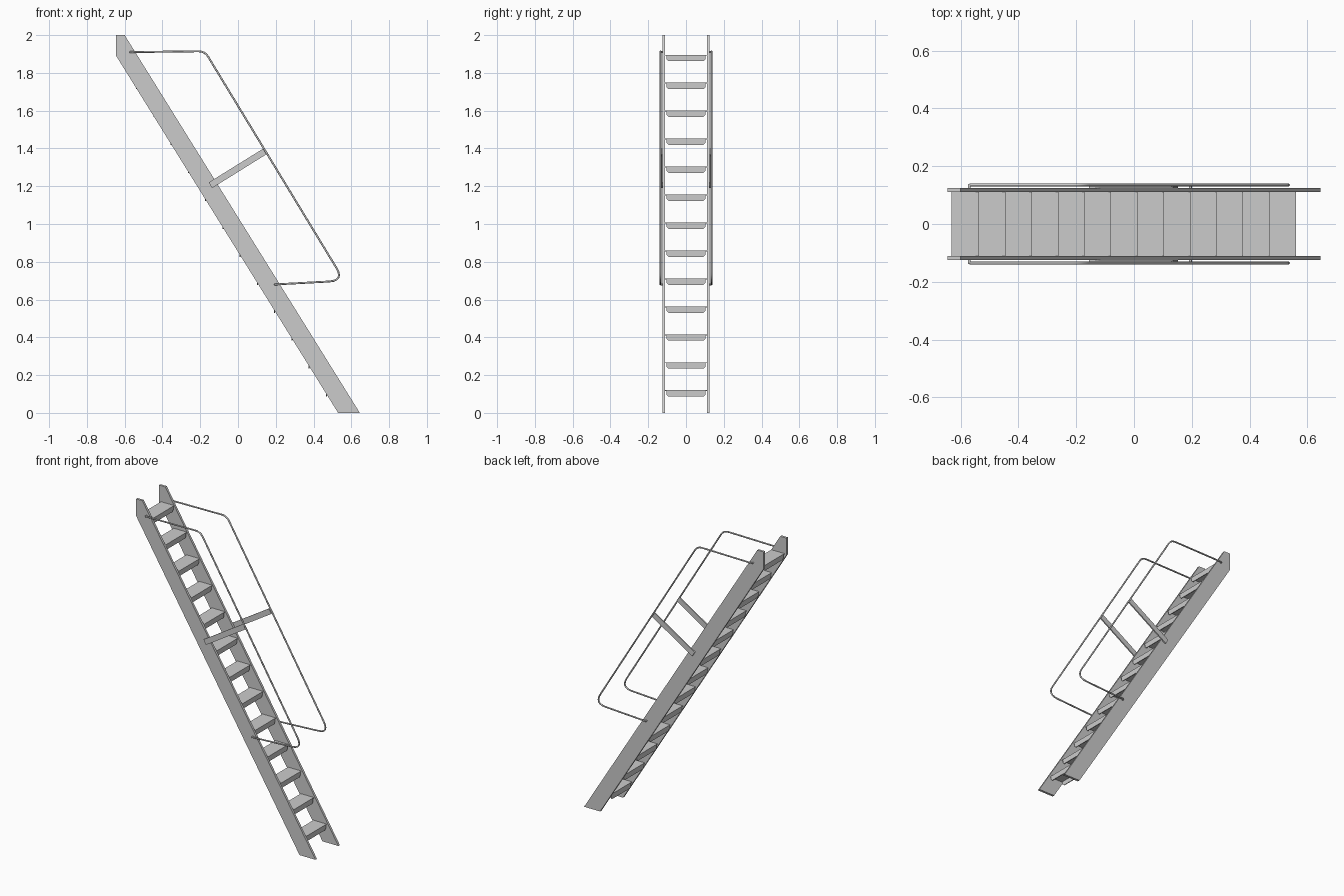
import bpy, bmesh
from mathutils import Vector

if "Cube" in bpy.data.objects:
    bpy.data.objects.remove(bpy.data.objects["Cube"])


def make_object(name, bm):
    bmesh.ops.recalc_face_normals(bm, faces=bm.faces)
    mesh = bpy.data.meshes.new(name)
    bm.to_mesh(mesh)
    bm.free()
    obj = bpy.data.objects.new(name, mesh)
    bpy.context.collection.objects.link(obj)
    return obj


def prism(bm, pts, direction):
    """Extrude a planar polygon of 3D points along a direction."""
    face = bm.faces.new([bm.verts.new(p) for p in pts])
    ext = bmesh.ops.extrude_face_region(bm, geom=[face], use_keep_orig=True)
    verts = [v for v in ext["geom"] if isinstance(v, bmesh.types.BMVert)]
    bmesh.ops.translate(bm, verts=verts, vec=direction)


def side_plate(name, profile, y0, y1):
    bm = bmesh.new()
    prism(bm, [(x, y0, z) for x, z in profile], (0, y1 - y0, 0))
    return make_object(name, bm)


def fillet(points, distances, steps=6):
    """Round the inner corners of a path."""
    pts = [Vector(p) for p in points]
    out = [pts[0]]
    for i in range(1, len(pts) - 1):
        p, d = pts[i], distances[i - 1]
        a = p + (pts[i - 1] - p).normalized() * d
        b = p + (pts[i + 1] - p).normalized() * d
        for k in range(steps + 1):
            t = k / steps
            out.append(a * (1 - t) ** 2 + p * 2 * t * (1 - t) + b * t * t)
    return out + [pts[-1]]


def tube(name, path, radius):
    curve = bpy.data.curves.new(name, 'CURVE')
    curve.dimensions = '3D'
    curve.bevel_depth = radius
    curve.bevel_resolution = 2
    curve.use_fill_caps = True
    spline = curve.splines.new('POLY')
    spline.points.add(len(path) - 1)
    for point, co in zip(spline.points, path):
        point.co = (*co, 1)
    obj = bpy.data.objects.new(name, curve)
    bpy.context.collection.objects.link(obj)


stringer = [(0.53, 0), (0.645, 0), (-0.60, 2.0), (-0.645, 2.0), (-0.645, 1.89)]
strut = [(-0.155, 1.22), (-0.137, 1.19), (0.152, 1.37), (0.135, 1.40)]

for side, s in (("front", -1), ("back", 1)):
    # Sloping side plates and rail braces
    side_plate(side + "_stringer", stringer, s * 0.11, s * 0.125)
    side_plate(side + "_rail_strut", strut, s * 0.125, s * 0.133)
    # Handrail bent inward at both ends to meet the stringer
    y = s * 0.135
    corners = [(-0.57, s * 0.122, 1.91), (-0.57, y, 1.91), (-0.176, y, 1.915),
               (0.562, y, 0.70), (0.195, y, 0.68), (0.195, s * 0.122, 0.68)]
    tube(side + "_handrail", fillet(corners, [0.005, 0.035, 0.08, 0.005]), 0.005)

# Folded sheet treads: flat top with tapered front and back lips
for i in range(13):
    x1, z = 0.56 - 0.0913 * i, 0.12 + 0.148 * i
    x0 = x1 - 0.095
    bm = bmesh.new()
    prism(bm, [(x0, -0.11, z), (x1, -0.11, z), (x1, 0.11, z), (x0, 0.11, z)],
          (0, 0, -0.005))
    for x, t in ((x0, 0.005), (x1, -0.005)):
        prism(bm, [(x, -0.102, z - 0.005), (x, 0.102, z - 0.005),
                   (x, 0.102, z - 0.024), (x, 0.092, z - 0.034),
                   (x, -0.092, z - 0.034), (x, -0.102, z - 0.024)], (t, 0, 0))
    make_object(f"tread_{i + 1}", bm)
